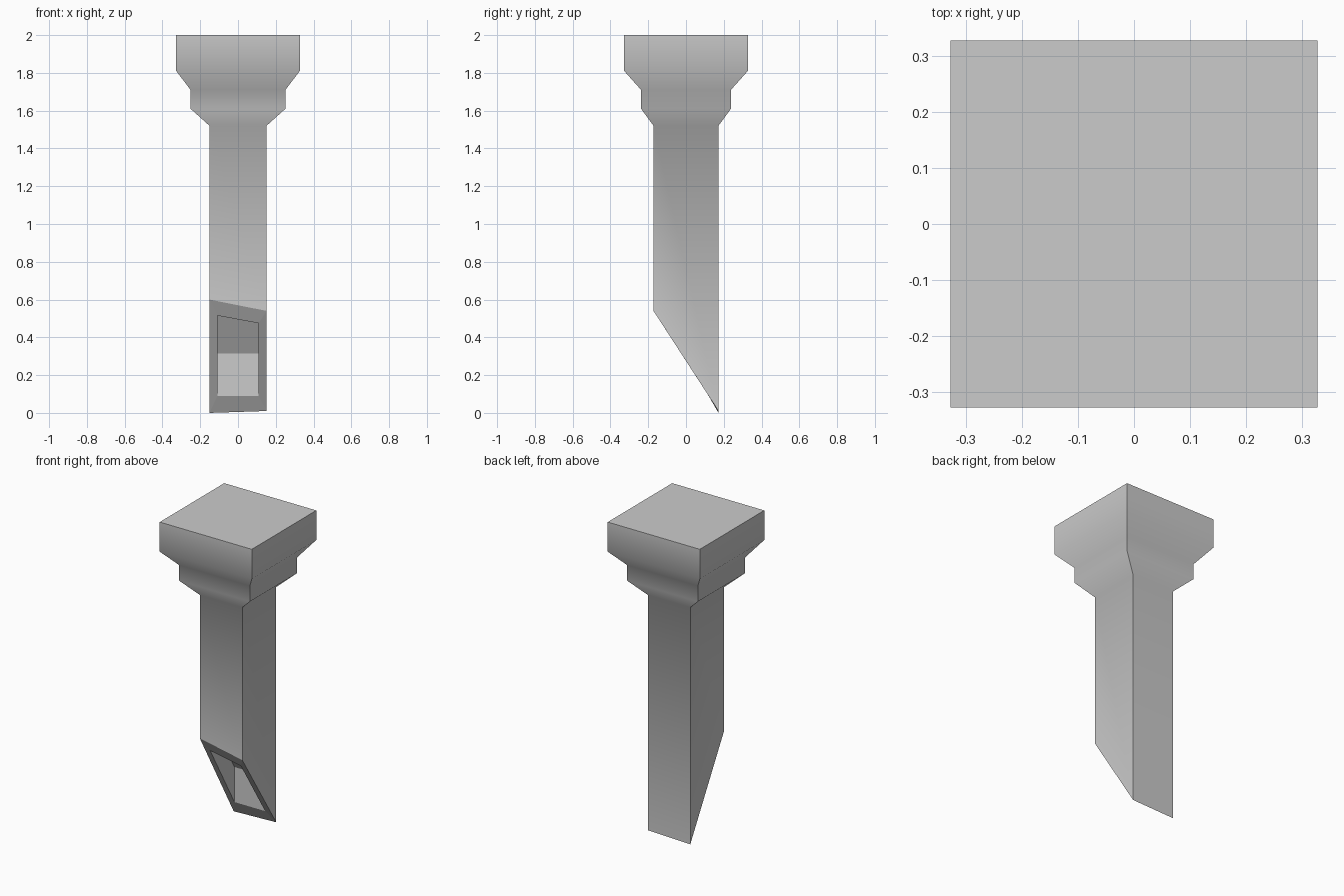
import bpy, bmesh

if "Cube" in bpy.data.objects:
    bpy.data.objects.remove(bpy.data.objects["Cube"])

CORNERS = [(-1, -1), (1, -1), (1, 1), (-1, 1)]  # front left, front right, back right, back left


def ring(bm, hx, y0, y1, heights):
    """Rectangular cross-section with one height per corner."""
    return [bm.verts.new((sx * hx, y0 if sy < 0 else y1, z))
            for (sx, sy), z in zip(CORNERS, heights)]


# Cross-sections from the top down, then up into the hollow spout
opening = [0.515, 0.475, 0.09, 0.09]
sections = [
    (0.327, -0.327, 0.327, [2.0] * 4),                   # head top
    (0.327, -0.327, 0.327, [1.81] * 4),
    (0.251, -0.238, 0.238, [1.71] * 4),                  # neck
    (0.251, -0.238, 0.238, [1.61] * 4),
    (0.151, -0.172, 0.172, [1.52] * 4),                  # shaft top
    (0.151, -0.172, 0.172, [0.60, 0.54, 0.01, 0.0]),     # slanted outlet
    (0.109, -0.127, 0.12, opening),                      # outlet opening
    (0.109, -0.127, 0.12, [z + 0.225 for z in opening]),  # hollow end
]
bm = bmesh.new()
rings = [ring(bm, *s) for s in sections]
for a, b in zip(rings, rings[1:]):
    for i in range(4):
        j = (i + 1) % 4
        bm.faces.new((a[i], b[i], b[j], a[j]))
bm.faces.new(rings[0])
bm.faces.new(rings[-1][::-1])
bmesh.ops.recalc_face_normals(bm, faces=bm.faces[:])

# Smooth shading down each side, sharp everywhere else
for f in bm.faces:
    f.smooth = True
for e in bm.edges:
    e.smooth = False
for r in rings[1:5]:
    for i in range(4):
        bm.edges.get((r[i], r[(i + 1) % 4])).smooth = True

mesh = bpy.data.meshes.new("downspout")
bm.to_mesh(mesh)
bm.free()
bpy.context.collection.objects.link(bpy.data.objects.new("downspout", mesh))
